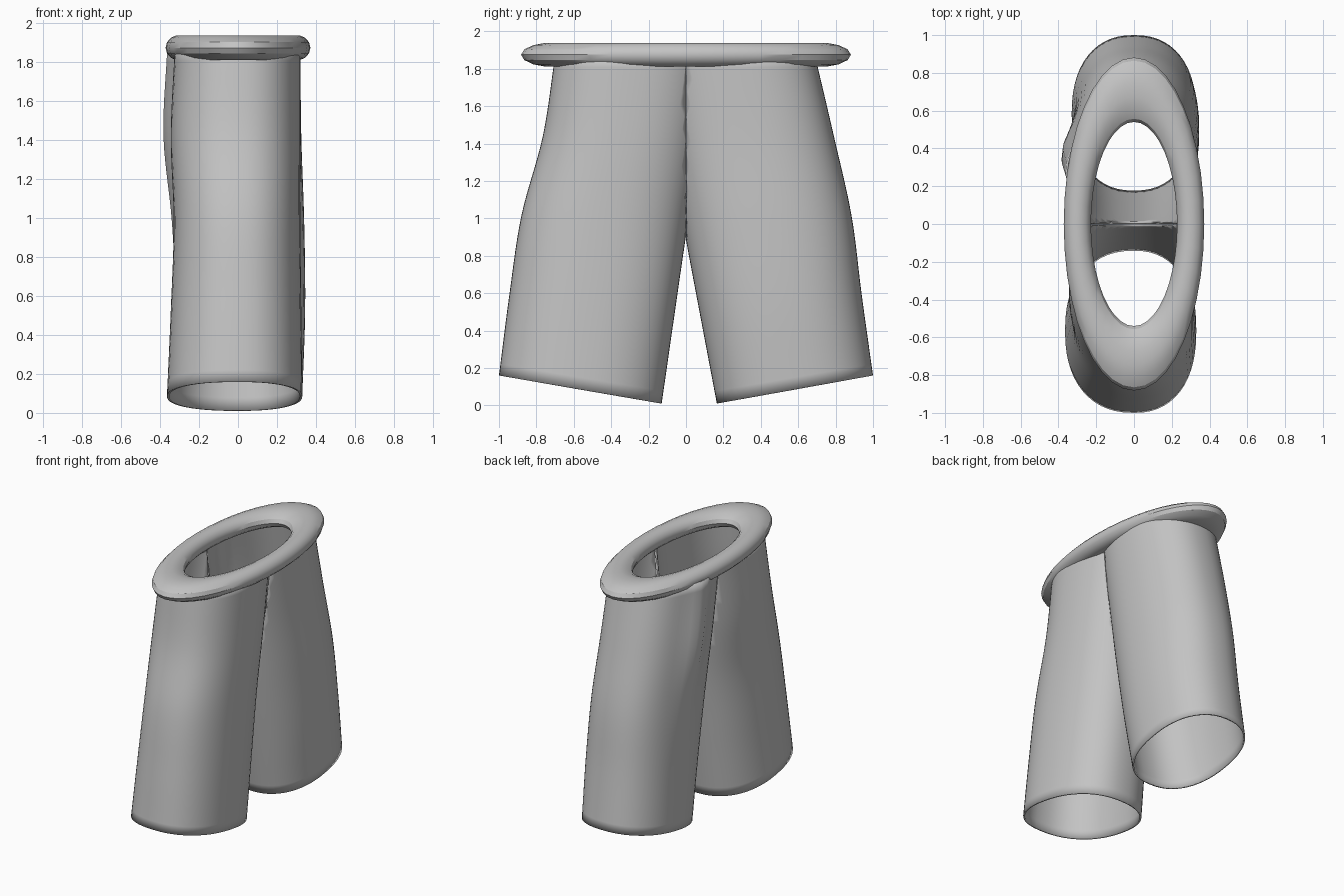
import bpy, bmesh, math

if "Cube" in bpy.data.objects:
    bpy.data.objects.remove(bpy.data.objects["Cube"])

mat = bpy.data.materials.new("plain grey cloth")
mat.diffuse_color = (0.55, 0.55, 0.55, 1)
mat.use_nodes = True
mat.node_tree.nodes["Principled BSDF"].inputs["Base Color"].default_value = mat.diffuse_color

SEG, ROWS = 56, 28


def spline(vals, t):
    """Catmull-Rom through evenly spaced values."""
    n = len(vals) - 1
    i = min(int(t * n), n - 1)
    f = t * n - i
    p1, p2 = vals[i], vals[i + 1]
    p0 = vals[i - 1] if i > 0 else 2 * p1 - p2
    p3 = vals[i + 2] if i + 2 <= n else 2 * p2 - p1
    return p1 + 0.5 * f * (p2 - p0 + f * (2 * p0 - 5 * p1 + 4 * p2 - p3
                                          + f * (3 * (p1 - p2) + p3 - p0)))


def finish(ob, angle):
    ob.data.materials.append(mat)
    bpy.ops.object.select_all(action='DESELECT')
    ob.select_set(True)
    bpy.context.view_layer.objects.active = ob
    bpy.ops.object.shade_smooth_by_angle(angle=math.radians(angle))


def leg(name, side, inner, outer, xneg, xpos, ridge):
    """Slanted open tube, cut flat at the middle seam (y = 0)."""
    bm = bmesh.new()
    rings = []
    for r in range(ROWS + 1):
        t = r / ROWS
        yi, yo = spline(inner, t), spline(outer, t)
        zi, zo = 0.01 + 1.86 * t, 0.16 + 1.71 * t
        wn, wp = spline(xneg, t), spline(xpos, t)
        bump = spline(ridge, t)
        ring = []
        for k in range(SEG):
            a = math.tau * k / SEG
            c, s = math.cos(a), math.sin(a)
            u = math.copysign(abs(c) ** (2 / 2.3), c)
            v = math.copysign(abs(s) ** (2 / 2.3), s)
            x = v * (wp if v > 0 else wn)
            if v < 0:
                x -= bump * math.exp(-((u - 0.05) / 0.25) ** 2)
            f = (u + 1) / 2
            ring.append(bm.verts.new((x, side * (yi + (yo - yi) * f), zi + (zo - zi) * f)))
        rings.append(ring)
    for a, b in zip(rings, rings[1:]):
        for k in range(SEG):
            j = (k + 1) % SEG
            bm.faces.new((a[k], a[j], b[j], b[k]))
    bmesh.ops.bisect_plane(bm, geom=bm.verts[:] + bm.edges[:] + bm.faces[:], dist=1e-5,
                           plane_co=(0, 0, 0), plane_no=(0, side, 0), clear_inner=True)
    # make normals point outward
    bm.normal_update()
    centre_y = side * 0.5
    if sum(f.normal.x * f.calc_center_median().x for f in bm.faces) < 0:
        bmesh.ops.reverse_faces(bm, faces=bm.faces[:])
    me = bpy.data.meshes.new(name)
    bm.to_mesh(me)
    bm.free()
    ob = bpy.data.objects.new(name, me)
    bpy.context.collection.objects.link(ob)
    finish(ob, 40)
    mod = ob.modifiers.new("cloth thickness", 'SOLIDIFY')
    mod.thickness = 0.012
    mod.offset = -1


# Two trouser legs, five control values each from hem to waist
leg("back_leg", 1,
    (0.165, 0.077, -0.01, -0.09, -0.17), (1.0, 0.94, 0.885, 0.79, 0.69),
    (0.33, 0.32, 0.32, 0.33, 0.325), (0.33, 0.345, 0.34, 0.325, 0.32),
    (0, 0, 0.02, 0.055, 0.04))
leg("front_leg", -1,
    (0.13, 0.063, -0.005, -0.08, -0.15), (1.0, 0.945, 0.88, 0.765, 0.70),
    (0.365, 0.345, 0.33, 0.345, 0.325), (0.33, 0.325, 0.32, 0.32, 0.32),
    (0, 0, 0, 0, 0))

# Oval rolled waistband
bpy.ops.mesh.primitive_torus_add(major_segments=40, minor_segments=14,
                                 major_radius=0.30, minor_radius=0.072,
                                 location=(0, 0, 1.875))
band = bpy.context.object
band.name = "waistband"
for v in band.data.vertices:
    x, y, z = v.co
    r = math.hypot(x, y)
    v.co = (x, y * 2.37, z * 0.91)
finish(band, 30)
